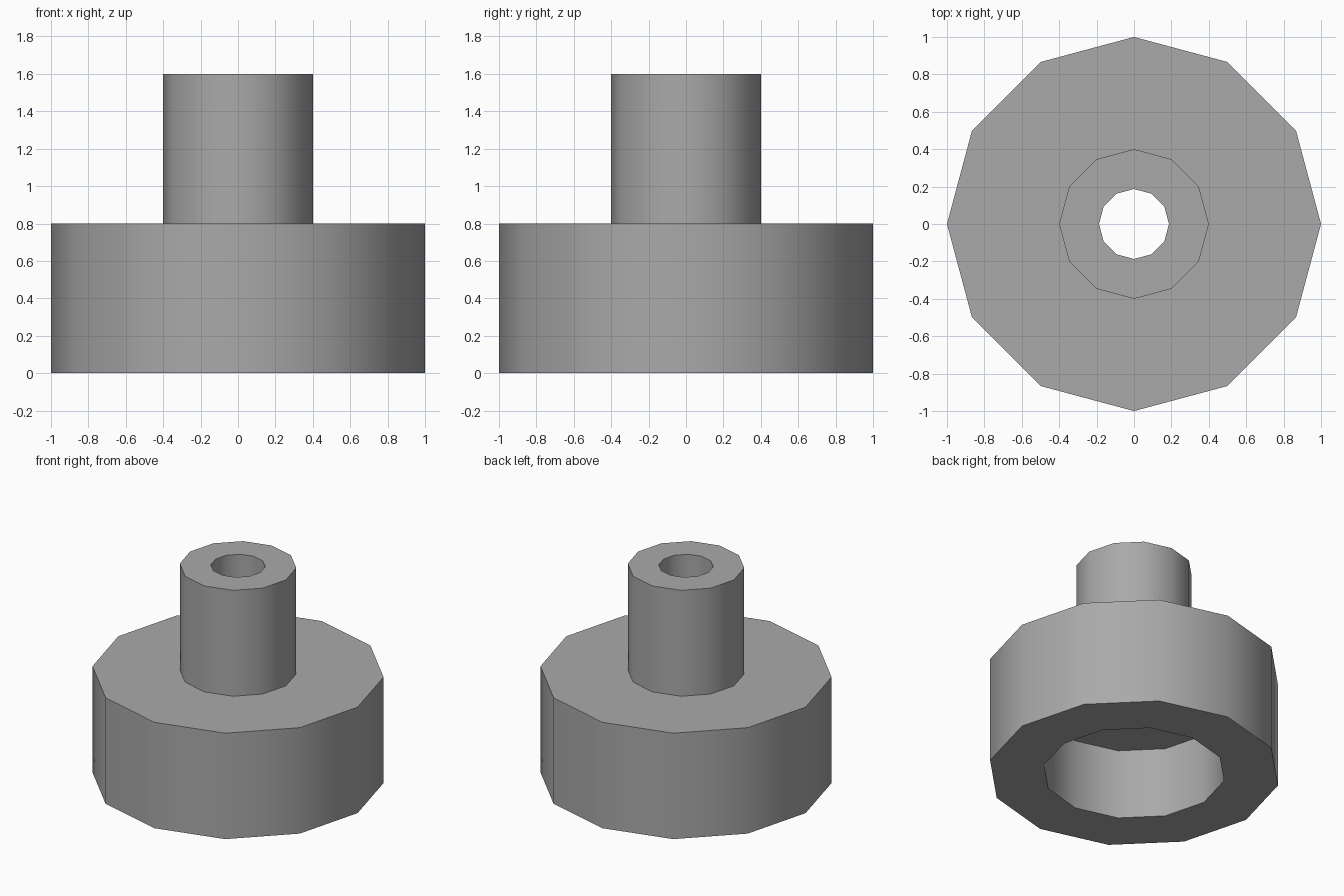
import bpy
import bmesh
import math

cube = bpy.data.objects.get("Cube")
if cube:
    bpy.data.objects.remove(cube, do_unlink=True)

SIDES = 12
BASE_R, STEM_R = 1.0, 0.4
SOCKET_R, BORE_R = 0.625, 0.187
SOCKET_TOP, BASE_TOP, STEM_TOP = 0.53, 0.8, 1.6

# Plain grey finish
grey = bpy.data.materials.new("grey")
grey.use_nodes = True
colour = (0.4, 0.4, 0.4, 1.0)
grey.diffuse_color = colour
grey.node_tree.nodes["Principled BSDF"].inputs["Base Color"].default_value = colour

# Closed wall section (radius, height), from the base rim up and back down the bore
section = [
    (BASE_R, 0), (BASE_R, BASE_TOP),
    (STEM_R, BASE_TOP), (STEM_R, STEM_TOP),
    (BORE_R, STEM_TOP), (BORE_R, SOCKET_TOP),
    (SOCKET_R, SOCKET_TOP), (SOCKET_R, 0),
]

# Turn the section around the vertical axis
bm = bmesh.new()
verts = [bm.verts.new((r, 0, z)) for r, z in section]
edges = [bm.edges.new((a, b)) for a, b in zip(verts, verts[1:] + verts[:1])]
bmesh.ops.spin(bm, geom=verts + edges, cent=(0, 0, 0), axis=(0, 0, 1),
               angle=math.tau, steps=SIDES)
bmesh.ops.remove_doubles(bm, verts=bm.verts[:], dist=0.0001)
bmesh.ops.recalc_face_normals(bm, faces=bm.faces[:])

mesh = bpy.data.meshes.new("stepped_bushing")
bm.to_mesh(mesh)
bm.free()
mesh.materials.append(grey)
bushing = bpy.data.objects.new("stepped_bushing", mesh)
bpy.context.collection.objects.link(bushing)

# Smooth round walls, crisp rims
bpy.ops.object.select_all(action="DESELECT")
bushing.select_set(True)
bpy.context.view_layer.objects.active = bushing
bpy.ops.object.shade_smooth_by_angle(angle=math.radians(40))
